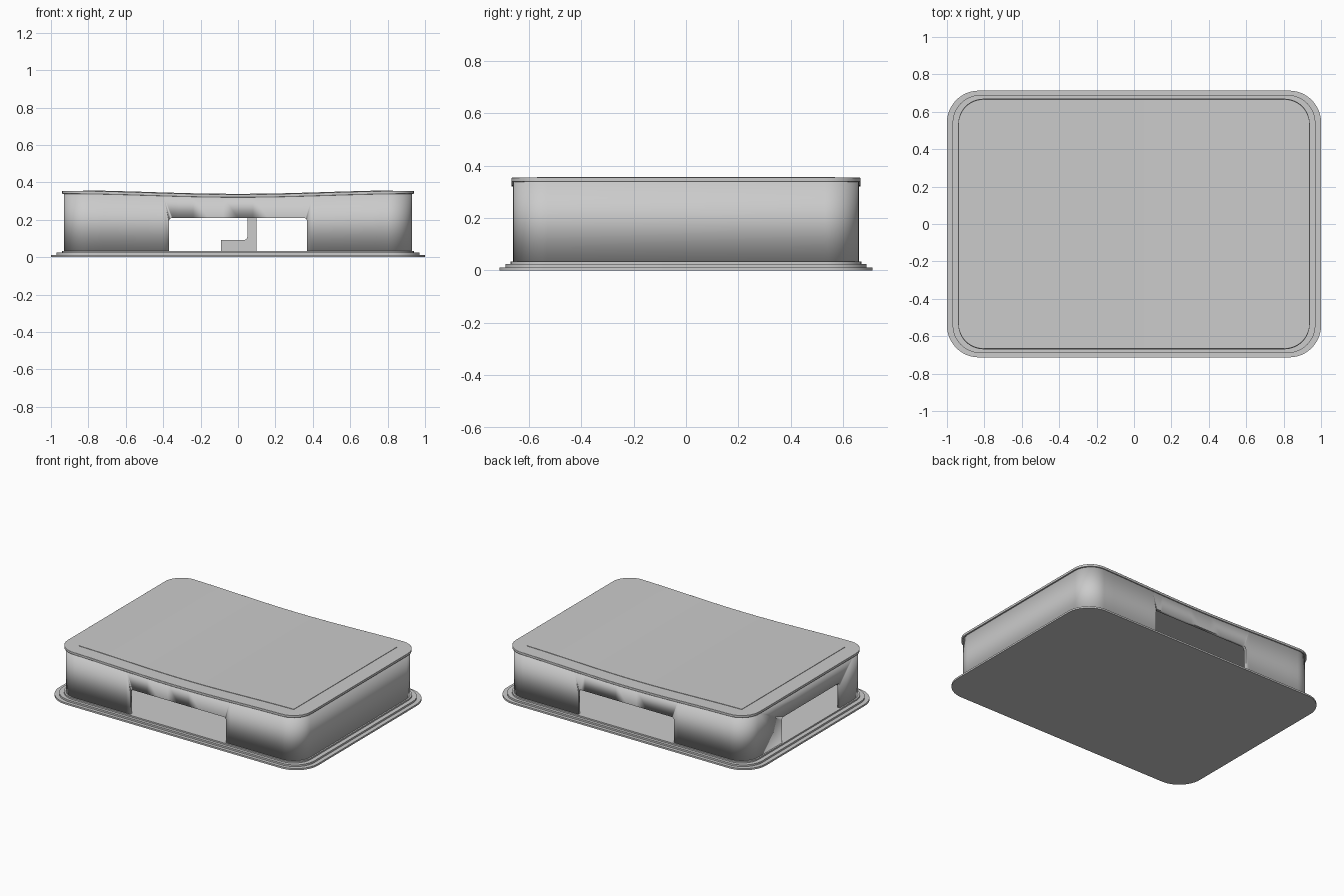
import bpy, bmesh, math

if "Cube" in bpy.data.objects:
    bpy.data.objects.remove(bpy.data.objects["Cube"])

grey = bpy.data.materials.new("light grey")
grey.use_nodes = True
COLOUR = (0.6, 0.6, 0.6, 1)
grey.diffuse_color = COLOUR
grey.node_tree.nodes["Principled BSDF"].inputs["Base Color"].default_value = COLOUR


def sag(x):
    """Height of the gently dished roof line."""
    return 0.336 + 0.019 * (1 - math.cos(math.pi * min(abs(x), 0.94) / 0.94)) / 2


def finish(name, bm, smooth=True):
    bmesh.ops.recalc_face_normals(bm, faces=bm.faces)
    mesh = bpy.data.meshes.new(name)
    bm.to_mesh(mesh)
    bm.free()
    mesh.materials.append(grey)
    ob = bpy.data.objects.new(name, mesh)
    bpy.context.collection.objects.link(ob)
    bpy.ops.object.select_all(action="DESELECT")
    ob.select_set(True)
    bpy.context.view_layer.objects.active = ob
    if smooth:
        bpy.ops.object.shade_smooth_by_angle(angle=math.radians(30))
    return ob


def apply(ob):
    bpy.context.view_layer.objects.active = ob
    for mod in list(ob.modifiers):
        bpy.ops.object.modifier_apply(modifier=mod.name)


def stations(a, b, r, steps=12, spans=20):
    """Pairs of x and half depth along a rounded rectangle."""
    left = []
    for i in range(steps + 1):
        t = math.pi / 2 * i / steps
        left.append((-a + r - r * math.cos(t), b - r + r * math.sin(t)))
    flat = a - r
    mid = [(-flat + 2 * flat * i / spans, b) for i in range(1, spans)]
    return left + mid + [(-x, y) for x, y in reversed(left)]


def slab(name, a, b, r, low, high, caps=True):
    """Rounded slab whose lower and upper heights are functions of x."""
    bm = bmesh.new()
    pts = stations(a, b, r) if r else [(-a + 2 * a * i / 24, b) for i in range(25)]
    rows = [[bm.verts.new((x, s * y, h(x))) for x, y in pts]
            for h in (low, high) for s in (-1, 1)]
    lf, lb, uf, ub = rows
    for i in range(len(pts) - 1):
        for p, q in ((lf, uf), (lb, ub)) + (((lf, lb), (uf, ub)) if caps else ()):
            bm.faces.new((p[i], p[i + 1], q[i + 1], q[i]))
    for i in (0, -1):
        bm.faces.new((lf[i], lb[i], ub[i], uf[i]))
    return finish(name, bm)


def level(z):
    return lambda x: z


def extrude_profile(name, pts, start, end, along_x=False):
    """Extrude an upright profile through the depth or the width."""
    bm = bmesh.new()
    place = (lambda u, z, d: (d, u, z)) if along_x else (lambda u, z, d: (u, d, z))
    rings = [[bm.verts.new(place(u, z, d)) for u, z in pts] for d in (start, end)]
    for ring in rings:
        bm.faces.new(ring)
    for i in range(len(pts)):
        j = (i + 1) % len(pts)
        bm.faces.new((rings[0][i], rings[0][j], rings[1][j], rings[1][i]))
    return finish(name, bm)


def arc(cx, cz, r, start, end, n=6):
    return [(cx + r * math.cos(math.radians(start + (end - start) * i / n)),
             cz + r * math.sin(math.radians(start + (end - start) * i / n)))
            for i in range(n + 1)]


# Stepped base
slab("base_plate", 1.0, 0.713, 0.17, level(0), level(0.012))
slab("base_step", 0.97, 0.69, 0.15, level(0.012), level(0.024))
slab("floor_step", 0.94, 0.67, 0.135, level(0.024), level(0.034))

# Hollow wall with three rounded openings
walls = slab("outer_wall", 0.93, 0.66, 0.13, level(0.034),
             lambda x: sag(x) - 0.01, caps=False)
solid = walls.modifiers.new("thickness", "SOLIDIFY")
solid.thickness = 0.02
solid.offset = -1
apply(walls)


def opening(u0, u1, start, end, along_x=False):
    top, r = 0.21, 0.02
    pts = [(u0, 0.02), (u1, 0.02)]
    pts += arc(u1 - r, top - r, r, 0, 90) + arc(u0 + r, top - r, r, 90, 180)
    cutter = extrude_profile("opening_cutter", pts, start, end, along_x)
    cut = walls.modifiers.new("opening", "BOOLEAN")
    cut.operation = "DIFFERENCE"
    cut.solver = "EXACT"
    cut.object = cutter
    apply(walls)
    bpy.data.objects.remove(cutter)


opening(-0.37, 0.37, -0.8, -0.5)
opening(-0.37, 0.37, 0.5, 0.8)
opening(-0.37, 0.27, -1.1, -0.8, along_x=True)

# Dished roof with a softened rim
roof = slab("roof", 0.94, 0.667, 0.135, lambda x: sag(x) - 0.016, sag)
soft = roof.modifiers.new("soft_edge", "BEVEL")
soft.width = 0.006
soft.segments = 2
soft.limit_method = "ANGLE"
soft.angle_limit = math.radians(40)

# Thin panel following the roof
slab("roof_panel", 0.83, 0.57, 0, lambda x: sag(x) - 0.002, lambda x: sag(x) + 0.003)

# Interior partition with a low foot
profile = [(0.10, 0.03), (0.10, 0.33), (0.05, 0.33)]
profile += arc(0.03, 0.112, 0.02, 0, -90) + [(-0.09, 0.092), (-0.09, 0.03)]
extrude_profile("inner_partition", profile, -0.15, 0.15)
